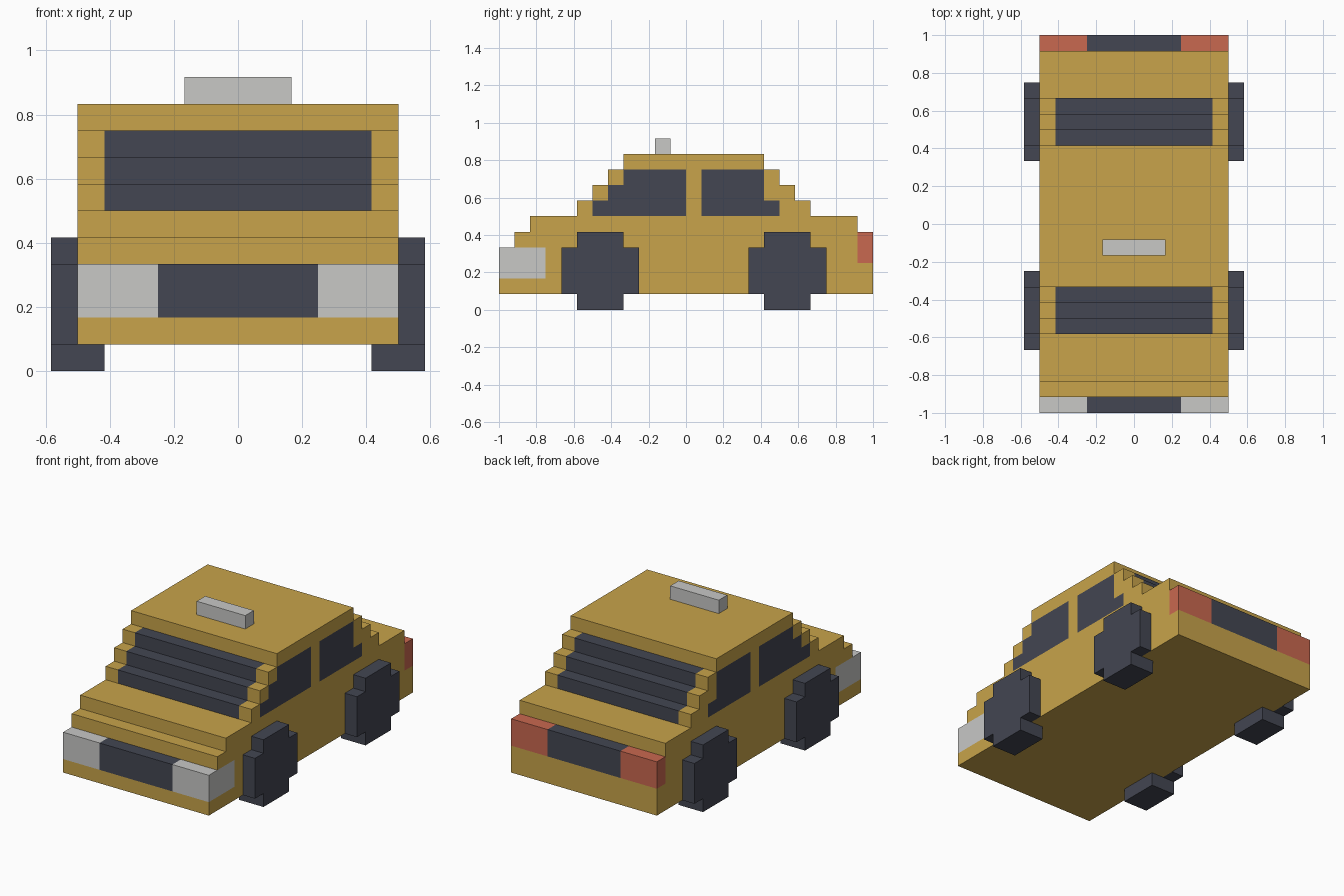
import bpy, bmesh
from mathutils import Vector

if "Cube" in bpy.data.objects:
    bpy.data.objects.remove(bpy.data.objects["Cube"])

U = 1 / 12  # one grid step of the blocky model


def material(name, rgb):
    m = bpy.data.materials.new(name)
    m.diffuse_color = (*rgb, 1)
    m.use_nodes = True
    m.node_tree.nodes["Principled BSDF"].inputs["Base Color"].default_value = m.diffuse_color
    return m


YELLOW = material("yellow_paint", (0.578, 0.371, 0.069))
DARK = material("dark_grey", (0.056, 0.061, 0.084))
WHITE = material("light_grey", (0.578, 0.578, 0.565))
RED = material("red_lamp", (0.584, 0.138, 0.080))


def extrude_x(bm, outline, x0, x1):
    """Extrude a (y, z) outline from x0 to x1."""
    face = bm.faces.new([bm.verts.new((x0, y, z)) for y, z in outline])
    out = bmesh.ops.extrude_face_region(bm, geom=[face])
    bmesh.ops.translate(bm, vec=(x1 - x0, 0, 0),
                        verts=[g for g in out["geom"] if isinstance(g, bmesh.types.BMVert)])
    bm.faces.ensure_lookup_table()
    if not face.is_valid or sum(abs(v.co.x - x0) < 1e-6 for f in bm.faces for v in f.verts) == 0:
        return
    bmesh.ops.recalc_face_normals(bm, faces=bm.faces)


def finish(bm, name, mats):
    bmesh.ops.recalc_face_normals(bm, faces=bm.faces)
    bmesh.ops.scale(bm, vec=(U, U, U), verts=bm.verts)
    me = bpy.data.meshes.new(name)
    bm.to_mesh(me)
    bm.free()
    for m in mats:
        me.materials.append(m)
    ob = bpy.data.objects.new(name, me)
    bpy.context.collection.objects.link(ob)
    return ob


def rect(y0, y1, z0, z1):
    return [(y0, z0), (y1, z0), (y1, z1), (y0, z1)]


# Body: stepped side profile
profile = [(-12, 1), (-12, 4), (-11, 4), (-11, 5), (-10, 5), (-10, 6),
           (-7, 6), (-7, 7), (-6, 7), (-6, 8), (-5, 8), (-5, 9), (-4, 9), (-4, 10),
           (5, 10), (5, 9), (6, 9), (6, 8), (7, 8), (7, 7), (8, 7), (8, 6),
           (11, 6), (11, 5), (12, 5), (12, 1)]
bm = bmesh.new()
extrude_x(bm, profile, -6, 6)

# Cut the body faces along the edges of windows, lamps and grille
cuts = {0: (-5, -3, 3, 5), 1: (-11, -9, -6, -5, -4, 0, 1, 5, 6, 11), 2: range(2, 10)}
for axis, values in cuts.items():
    normal = Vector((0, 0, 0))
    normal[axis] = 1
    for v in values:
        bmesh.ops.bisect_plane(bm, geom=bm.verts[:] + bm.edges[:] + bm.faces[:],
                               plane_co=normal * v, plane_no=normal, dist=1e-5)
bmesh.ops.recalc_face_normals(bm, faces=bm.faces)


def body_colour(c, n):
    """0 yellow, 1 dark, 2 white, 3 red, chosen by position and direction."""
    p = c - n * 0.5  # middle of the block behind the face
    x, y, z = abs(p.x), p.y, p.z
    if y < -11 and 2 < z < 4 and x < 3:
        return 1                              # grille
    if y < -9 and 2 < z < 4 and x > 3:
        return 2                              # headlamps
    if y > 11 and 3 < z < 5:
        return 3 if x > 3 else 1              # tail lamps and panel
    if 6 < z < 9:
        if abs(n.x) > 0.5:                    # side windows
            front = -6 + (z > 7) + (z > 8) < y < 0
            rear = 1 < y < (6 if z < 7 else 5)
            return int(front or rear)
        return int(x < 5)                     # windscreen and rear window
    return 0


for f in bm.faces:
    f.material_index = body_colour(f.calc_center_median(), f.normal)
finish(bm, "car_body", [YELLOW, DARK, WHITE, RED])

# Roof sign
bm = bmesh.new()
extrude_x(bm, rect(-2, -1, 10, 11), -2, 2)
finish(bm, "roof_sign", [WHITE])

# Wheels: blocky cross outline outside the body, tread reaching underneath
for name, start in (("front_wheels", -8), ("rear_wheels", 4)):
    outline = [(0, 1), (1, 1), (1, 0), (4, 0), (4, 1), (5, 1),
               (5, 4), (4, 4), (4, 5), (1, 5), (1, 4), (0, 4)]
    bm = bmesh.new()
    extrude_x(bm, [(y + start, z) for y, z in outline], 6, 7)
    extrude_x(bm, rect(start + 1, start + 4, 0, 1), 5, 6)
    wheels = finish(bm, name, [DARK])
    wheels.modifiers.new("mirror", 'MIRROR').use_axis = (True, False, False)
